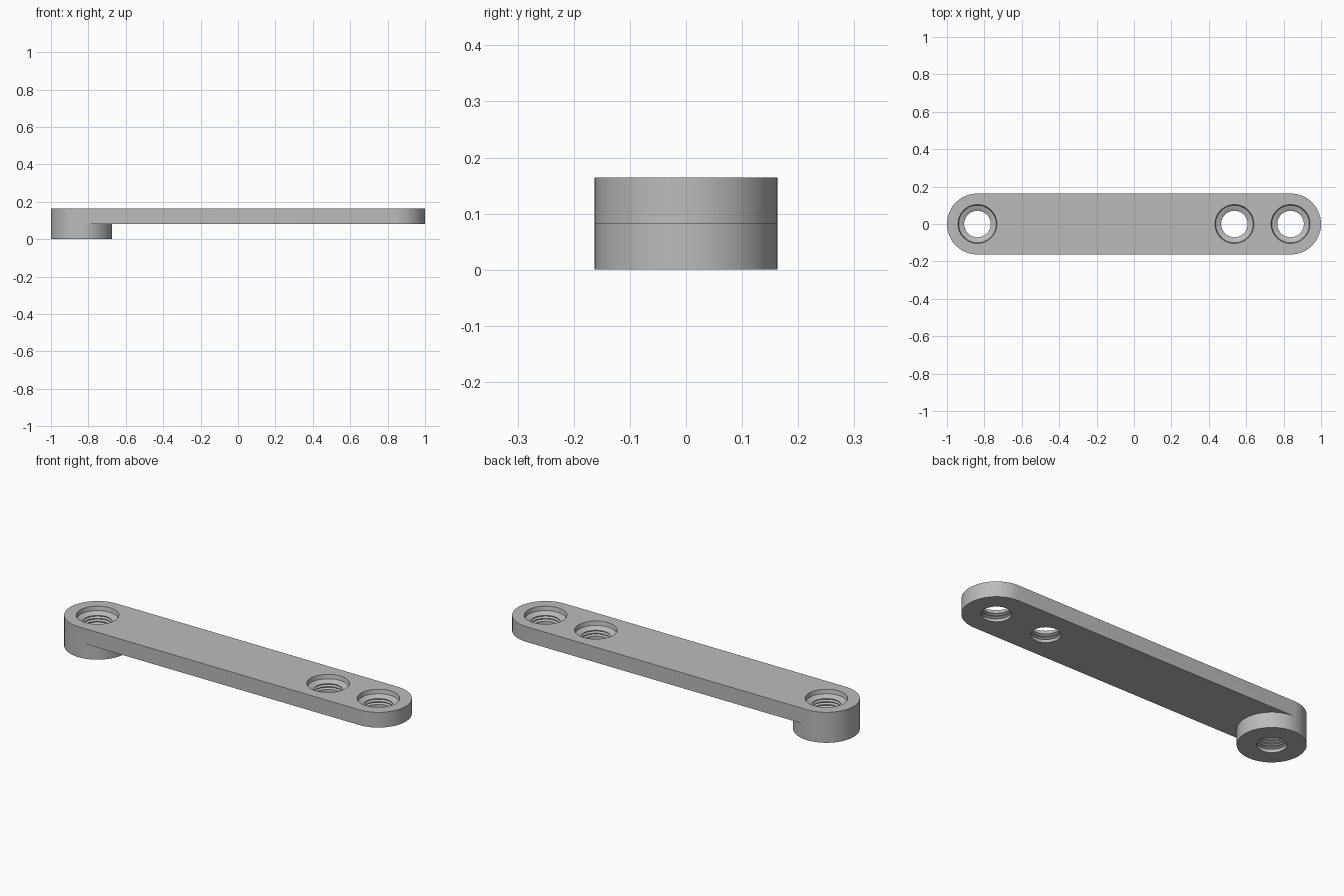
import bpy, bmesh
from math import sin, cos, pi, radians

R, MID, TOP = 0.163, 0.082, 0.164
END = 1 - R
SEG = 64

if "Cube" in bpy.data.objects:
    bpy.data.objects.remove(bpy.data.objects["Cube"])

grey = bpy.data.materials.new("plain grey")
grey.use_nodes = True
colour = (0.5, 0.5, 0.5, 1)
grey.diffuse_color = colour
grey.node_tree.nodes["Principled BSDF"].inputs["Base Color"].default_value = colour


def make_object(name, bm):
    bmesh.ops.recalc_face_normals(bm, faces=bm.faces)
    mesh = bpy.data.meshes.new(name)
    bm.to_mesh(mesh)
    bm.free()
    mesh.materials.append(grey)
    ob = bpy.data.objects.new(name, mesh)
    bpy.context.collection.objects.link(ob)
    return ob


def arc(cx, start, sweep, steps):
    return [(cx + R * cos(start + sweep * i / steps), R * sin(start + sweep * i / steps))
            for i in range(steps + 1)]


def prism(name, outline, z0, z1):
    bm = bmesh.new()
    face = bm.faces.new([bm.verts.new((x, y, z0)) for x, y in outline])
    top = bmesh.ops.extrude_face_region(bm, geom=[face])["geom"]
    moved = [v for v in top if isinstance(v, bmesh.types.BMVert)]
    bmesh.ops.translate(bm, verts=moved, vec=(0, 0, z1 - z0))
    return make_object(name, bm)


def hole_cutter(x, bottom):
    # Flared mouth, narrow seat, then a ridged bore
    profile = [(0.104, TOP + 0.02), (0.104, TOP), (0.1, TOP - 0.022), (0.086, TOP - 0.026)]
    z, pitch = TOP - 0.034, 0.016
    while z - pitch > bottom + 0.004:
        profile += [(0.071, z), (0.071, z - 0.004), (0.082, z - 0.01)]
        z -= pitch
    profile += [(0.071, z), (0.071, bottom - 0.02)]
    bm = bmesh.new()
    rings = [[bm.verts.new((x + r * cos(2 * pi * i / SEG), r * sin(2 * pi * i / SEG), h))
              for i in range(SEG)] for r, h in profile]
    for a, b in zip(rings, rings[1:]):
        for i in range(SEG):
            j = (i + 1) % SEG
            bm.faces.new((a[i], a[j], b[j], b[i]))
    bm.faces.new(rings[0])
    bm.faces.new(rings[-1])
    return make_object("hole_cutter", bm)


def combine(ob, tool, operation):
    mod = ob.modifiers.new(operation.lower(), "BOOLEAN")
    mod.operation, mod.solver, mod.object = operation, "EXACT", tool
    bpy.context.view_layer.objects.active = ob
    bpy.ops.object.modifier_apply(modifier=mod.name)
    bpy.data.objects.remove(tool)


# Rounded bar with a round boss under its right end
arm = prism("link_arm", arc(END, -pi / 2, pi, SEG // 2) + arc(-END, pi / 2, pi, SEG // 2), MID, TOP)
boss = prism("end_boss", arc(-END, 0, 2 * pi, SEG)[:-1], 0, MID)
combine(arm, boss, "UNION")

# Three through holes
for x, bottom in ((-END, 0), (0.537, MID), (END, MID)):
    combine(arm, hole_cutter(x, bottom), "DIFFERENCE")

bpy.ops.object.select_all(action="DESELECT")
arm.select_set(True)
bpy.context.view_layer.objects.active = arm
bpy.ops.object.shade_smooth_by_angle(angle=radians(30))
